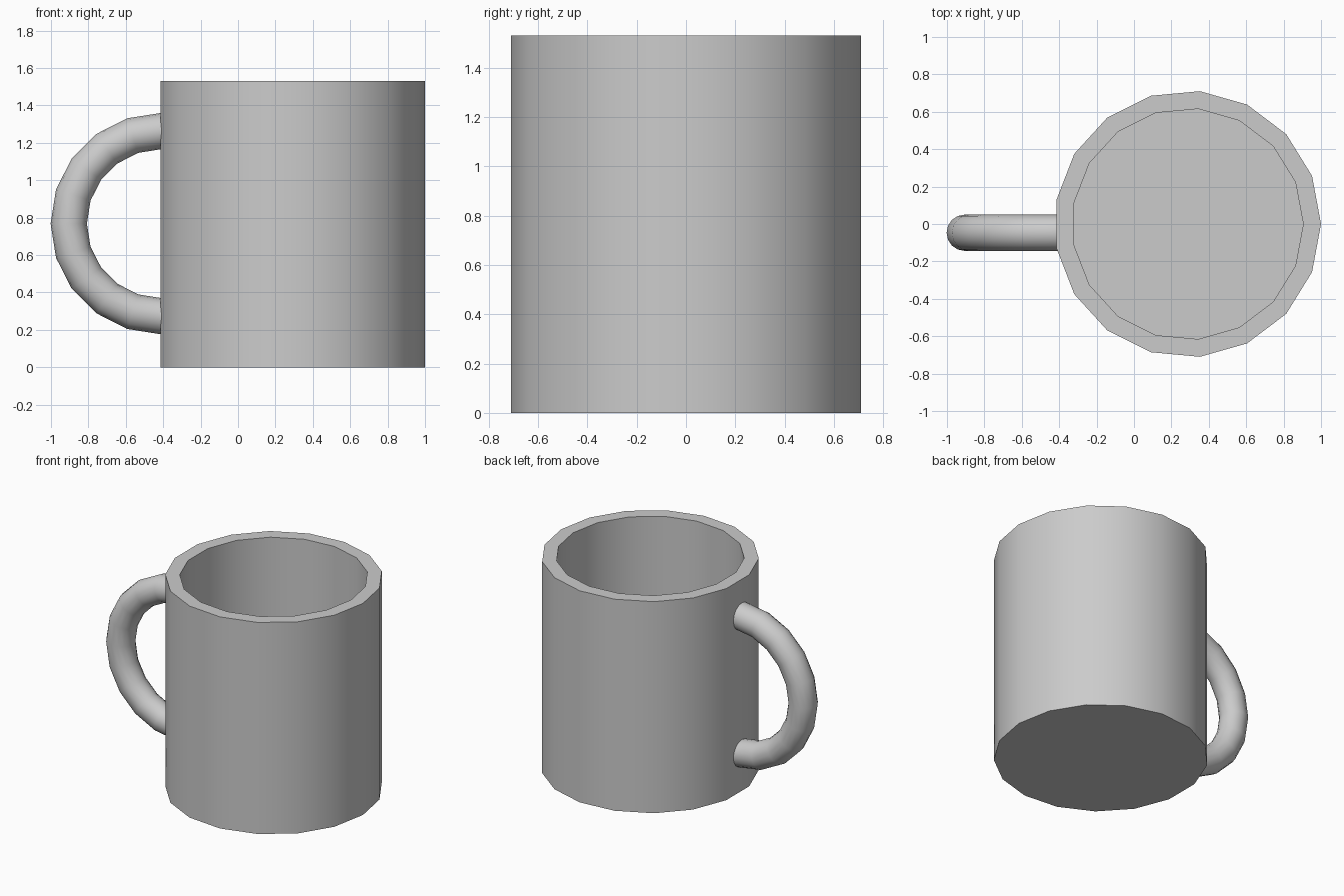
import bpy, bmesh
from math import cos, sin, pi, radians
from mathutils import Vector

if "Cube" in bpy.data.objects:
    bpy.data.objects.remove(bpy.data.objects["Cube"])


def finish(bm, name):
    bmesh.ops.recalc_face_normals(bm, faces=bm.faces)
    me = bpy.data.meshes.new(name)
    bm.to_mesh(me)
    bm.free()
    ob = bpy.data.objects.new(name, me)
    bpy.context.collection.objects.link(ob)
    bpy.ops.object.select_all(action='DESELECT')
    ob.select_set(True)
    bpy.context.view_layer.objects.active = ob
    bpy.ops.object.shade_smooth_by_angle(angle=radians(35))
    return ob


# Cup: 17-sided rings from outer base, over the rim, down to the inner floor
SIDES, CUP_X = 17, 0.287
profile = [(0.713, 0.0), (0.713, 1.53), (0.618, 1.53), (0.618, 0.095)]
bm = bmesh.new()
rings = [[bm.verts.new((CUP_X + r * cos(2 * pi * i / SIDES),
                        r * sin(2 * pi * i / SIDES), z))
          for i in range(SIDES)] for r, z in profile]
for a, b in zip(rings, rings[1:]):
    for i in range(SIDES):
        j = (i + 1) % SIDES
        bm.faces.new((a[i], a[j], b[j], b[i]))
bm.faces.new(rings[0])
bm.faces.new(rings[-1])
finish(bm, "cup")

# Handle: half torus, with its ends sunk into the cup wall
centre = Vector((-0.41, -0.047, 0.768))
MAJOR, MINOR, TUBE_SIDES = 0.495, 0.097, 16
bm = bmesh.new()
circle = [bm.verts.new(centre + Vector((0, MINOR * cos(t), MAJOR + MINOR * sin(t))))
          for t in (2 * pi * i / TUBE_SIDES for i in range(TUBE_SIDES))]
edges = [bm.edges.new((circle[i - 1], circle[i])) for i in range(TUBE_SIDES)]
bmesh.ops.spin(bm, geom=circle + edges, cent=centre, axis=(0, -1, 0),
               angle=pi, steps=10)
ends = [e for e in bm.edges if e.is_boundary]
new = bmesh.ops.extrude_edge_only(bm, edges=ends)["geom"]
bmesh.ops.translate(bm, vec=(0.04, 0, 0),
                    verts=[g for g in new if isinstance(g, bmesh.types.BMVert)])
bmesh.ops.holes_fill(bm, edges=[e for e in bm.edges if e.is_boundary], sides=0)
finish(bm, "handle")
